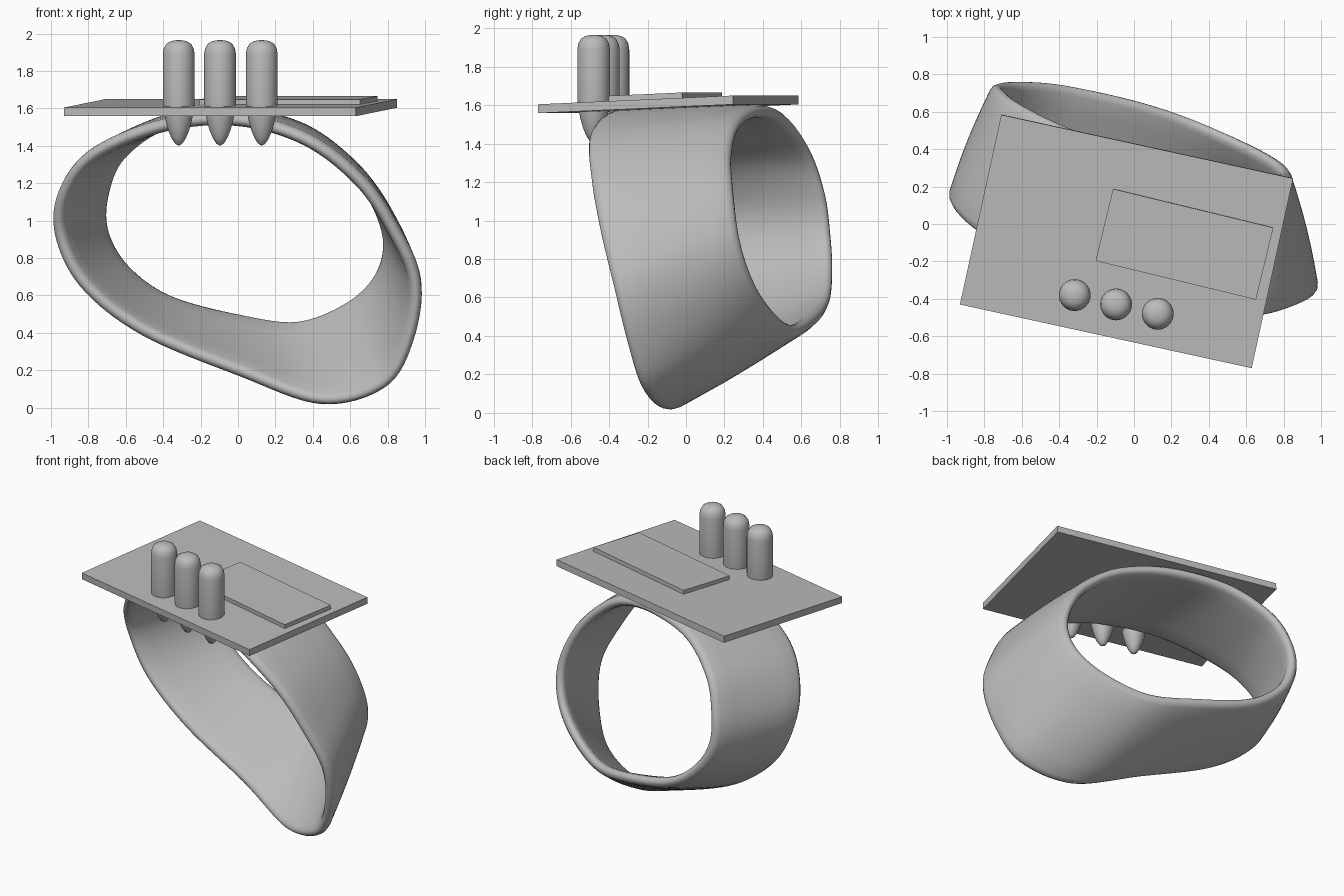
import bpy, bmesh, math
from mathutils import Vector

if "Cube" in bpy.data.objects:
    bpy.data.objects.remove(bpy.data.objects["Cube"])

grey = bpy.data.materials.new("light_grey")
grey.diffuse_color = (0.5, 0.5, 0.5, 1)
grey.use_nodes = True
grey.node_tree.nodes["Principled BSDF"].inputs["Base Color"].default_value = grey.diffuse_color


def finish(name, bm, smooth=True):
    bmesh.ops.recalc_face_normals(bm, faces=bm.faces)
    me = bpy.data.meshes.new(name)
    bm.to_mesh(me)
    bm.free()
    me.materials.append(grey)
    ob = bpy.data.objects.new(name, me)
    bpy.context.collection.objects.link(ob)
    if smooth:
        bpy.ops.object.select_all(action='DESELECT')
        ob.select_set(True)
        bpy.context.view_layer.objects.active = ob
        bpy.ops.object.shade_smooth_by_angle(angle=math.radians(40))
    return ob


def closed_spline(pts, per):
    """Smooth closed curve through the points (Catmull-Rom)."""
    pts = [Vector(p) for p in pts]
    n, out = len(pts), []
    for i in range(n):
        a, b, c, d = (pts[(i + k) % n] for k in (-1, 0, 1, 2))
        for s in range(per):
            t = s / per
            out.append(0.5 * (2 * b + (c - a) * t + (2 * a - 5 * b + 4 * c - d) * t * t
                              + (3 * b - a - 3 * c + d) * t ** 3))
    return out


# Ring band: lofted between a wide front rim and a smaller back rim
front = closed_spline([
    (.985, -.37, .67), (.87, -.44, .95), (.68, -.49, 1.23), (.38, -.50, 1.46),
    (0, -.40, 1.57), (-.40, -.24, 1.54), (-.78, -.08, 1.39), (-.96, .06, 1.18),
    (-.99, .16, .93), (-.85, .18, .64), (-.52, .15, .38), (0, .06, .16),
    (.45, -.08, .005), (.80, -.20, .10), (.95, -.29, .36)], 8)
back = closed_spline([
    (.83, .28, .92), (.74, .245, 1.17), (.57, .235, 1.37), (.33, .28, 1.53),
    (0, .39, 1.60), (-.38, .52, 1.56), (-.64, .65, 1.38), (-.74, .73, 1.15),
    (-.74, .76, .93), (-.62, .77, .72), (-.38, .75, .55), (0, .67, .45),
    (.32, .57, .42), (.60, .45, .53), (.78, .35, .70)], 8)

# Rounded cross-section: (position across the width, depth inwards)
W = 0.06
section = [(u, -0.015 * math.sin(math.pi * u)) for u in (.06, .2, .35, .5, .65, .8, .94)]
section += [(.975, .005), (.995, .02), (1, .033), (.995, .048), (.975, .06)]
section += [(u, .066) for u in (.94, .8, .65, .5, .35, .2, .06)]
section += [(.025, .06), (.005, .048), (0, .033), (.005, .02), (.025, .005)]

bm = bmesh.new()
N = len(front)
centre = sum(front + back, Vector()) / (2 * N)
rings = []
for i in range(N):
    f, b = front[i], back[i]
    j, k = (i + 1) % N, i - 1
    tangent = front[j] - front[k] + back[j] - back[k]
    inward = tangent.cross(b - f).normalized()
    if inward.dot(centre - (f + b) / 2) < 0:
        inward = -inward
    rings.append([bm.verts.new(f.lerp(b, u) + inward * d) for u, d in section])
M = len(section)
for i in range(N):
    p, q = rings[i], rings[(i + 1) % N]
    for k in range(M):
        l = (k + 1) % M
        bm.faces.new((p[k], p[l], q[l], q[k]))
finish("ring_band", bm)


# Flat plates on top, turned and slightly tilted
def plate(name, size, loc, turn):
    bm = bmesh.new()
    bmesh.ops.create_cube(bm, size=1)
    bmesh.ops.scale(bm, vec=size, verts=bm.verts)
    ob = finish(name, bm, False)
    ob.location = loc
    ob.rotation_euler = (math.radians(2.5), 0, math.radians(turn))


plate("top_plate", (1.597, 1.039, .046), (-.04, -.0925, 1.604), -12.3)
plate("raised_panel", (.882, .396, .03), (.27, -.108, 1.642), -13.6)

# Three pins: domed on top, pointed below the plate
profile = [(.02, 1.412), (.038, 1.44), (.055, 1.48), (.069, 1.53), (.079, 1.58),
           (.085, 1.63), (.085, 1.89), (.08, 1.92), (.066, 1.945), (.045, 1.958), (.022, 1.964)]


def pin(name, x, y, seg=32):
    bm = bmesh.new()
    loops = [[bm.verts.new((x + r * math.cos(2 * math.pi * s / seg),
                            y + r * math.sin(2 * math.pi * s / seg), z))
              for s in range(seg)] for r, z in profile]
    low, high = bm.verts.new((x, y, 1.40)), bm.verts.new((x, y, 1.965))
    for s in range(seg):
        t = (s + 1) % seg
        for a, b in zip(loops, loops[1:]):
            bm.faces.new((a[s], a[t], b[t], b[s]))
        bm.faces.new((low, loops[0][t], loops[0][s]))
        bm.faces.new((high, loops[-1][s], loops[-1][t]))
    finish(name, bm)


for name, x, y in (("left_pin", -.317, -.38), ("middle_pin", -.096, -.43), ("right_pin", .127, -.48)):
    pin(name, x, y)
